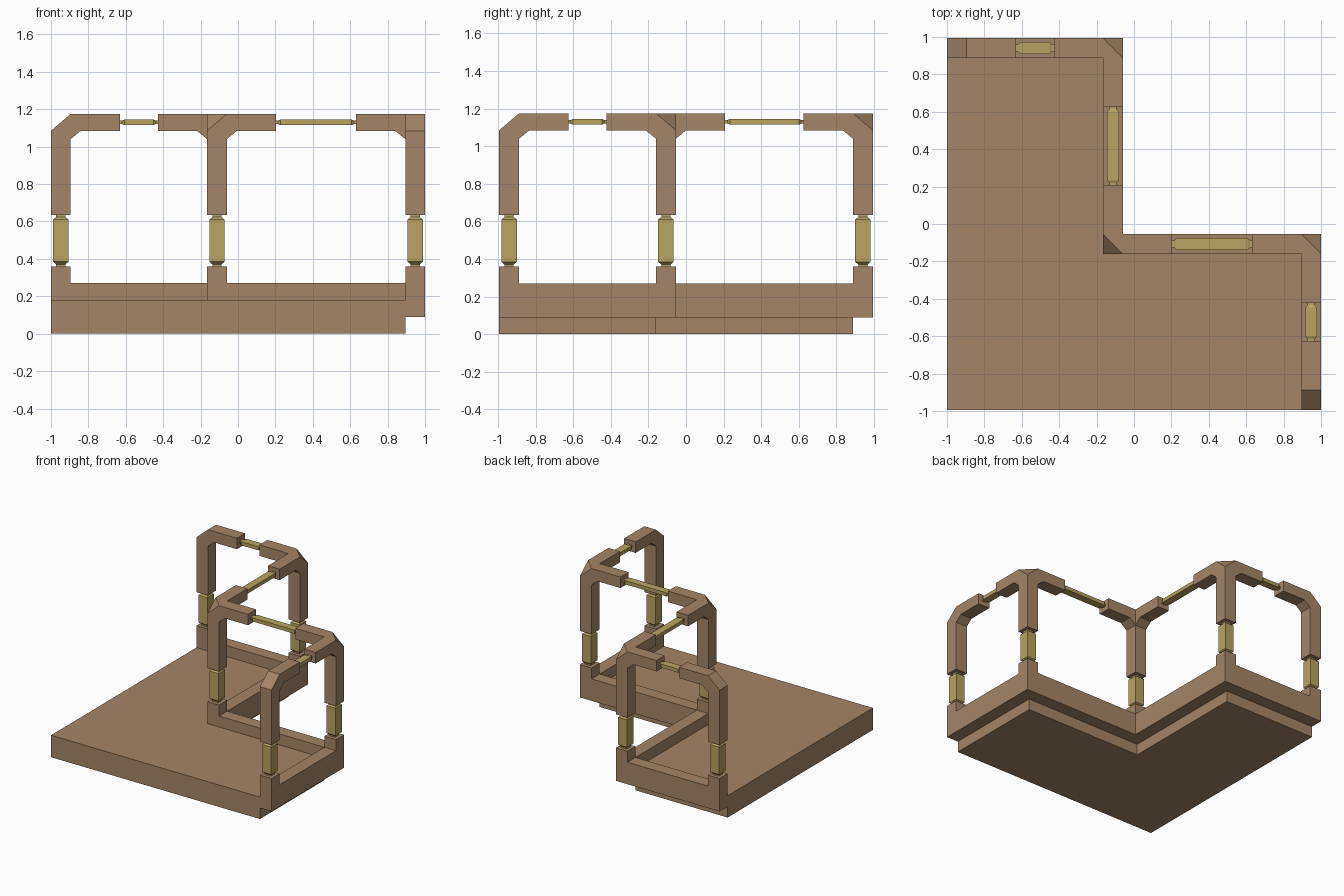
import bpy, bmesh
from mathutils import Vector as V

if "Cube" in bpy.data.objects:
    bpy.data.objects.remove(bpy.data.objects["Cube"])

W = 0.105                                   # timber width
Z = V((0, 0, 1))
# posts along the stepped edge, and the direction of each span between them
P = [V((-0.9475, 0.941, 0)), V((-0.1125, 0.941, 0)), V((-0.1125, -0.107, 0)),
     V((0.9475, -0.107, 0)), V((0.9475, -0.941, 0))]
SPAN = [(b - a).normalized() for a, b in zip(P, P[1:])]


def material(name, col):
    m = bpy.data.materials.new(name)
    m.diffuse_color = (*col, 1)
    m.use_nodes = True
    m.node_tree.nodes["Principled BSDF"].inputs["Base Color"].default_value = m.diffuse_color
    return m


WOOD = material("wood", (0.37, 0.235, 0.136))
GOLD = material("gold", (0.48, 0.37, 0.12))


def finish(bm, name, mat):
    bmesh.ops.dissolve_limit(bm, angle_limit=0.01, verts=bm.verts[:], edges=bm.edges[:])
    bmesh.ops.recalc_face_normals(bm, faces=bm.faces[:])
    me = bpy.data.meshes.new(name)
    bm.to_mesh(me)
    bm.free()
    me.materials.append(mat)
    bpy.context.collection.objects.link(bpy.data.objects.new(name, me))


def cell(c, z0, z1):
    """Square post section, as a new bmesh."""
    bm = bmesh.new()
    bmesh.ops.create_cube(bm, size=1)
    for v in bm.verts:
        v.co = V((c.x + v.co.x * W, c.y + v.co.y * W, z0 + (v.co.z + 0.5) * (z1 - z0)))
    return bm


def find(bm, n, pt):
    """Face looking along n that lies closest to pt."""
    bm.normal_update()
    return min((f for f in bm.faces if f.normal.dot(n) > 0.9),
               key=lambda f: (f.calc_center_median() - pt).length)


def pull(bm, face, vec):
    f = bmesh.ops.extrude_discrete_faces(bm, faces=[face])["faces"][0]
    for v in f.verts:
        v.co += vec
    return f


# floor slab
bm = bmesh.new()
h = W / 2
xs, ys = (-1, P[1].x - h, P[3].x - h), (P[4].y - h, P[3].y - h, P[0].y - h)
outline = [(xs[0], ys[0]), (xs[2], ys[0]), (xs[2], ys[1]),
           (xs[1], ys[1]), (xs[1], ys[2]), (xs[0], ys[2])]
f = bm.faces.new([bm.verts.new((x, y, 0)) for x, y in outline])
top = bmesh.ops.extrude_face_region(bm, geom=[f])["geom"]
bmesh.ops.translate(bm, vec=Z * 0.18, verts=[v for v in top if isinstance(v, bmesh.types.BMVert)])
if not any(f.normal.z < -0.9 and f.calc_center_median().z < 0.01 for f in bm.faces):
    bm.normal_update()
bmesh.ops.holes_fill(bm, edges=[e for e in bm.edges if e.is_boundary])
finish(bm, "floor_slab", WOOD)

# stepped sill with a stub under every post
bm = cell(P[0], 0.09, 0.27)
for a, b, d in zip(P, P[1:], SPAN):
    f = find(bm, d, a + d * h + Z * 0.18)
    f = pull(bm, f, d * ((b - a).length - W))
    pull(bm, f, d * W)
for p in P:
    pull(bm, find(bm, Z, p + Z * 0.27), Z * 0.09)
finish(bm, "sill", WOOD)

# upper posts with braced arms and a chamfered outer corner
ARM, BRACE, TOP, UNDER = 0.263, 0.055, 1.175, 1.085
for i, p in enumerate(P):
    dirs = ([-SPAN[i - 1]] if i else []) + ([SPAN[i]] if i < 4 else [])
    bm = cell(p, 0.635, 1.04)
    pull(bm, find(bm, Z, p + Z), Z * (TOP - 1.04))
    for d in dirs:
        f = pull(bm, find(bm, d, p + d * h + Z * 1.11), d * BRACE)
        for v in f.verts:
            v.co.z = max(v.co.z, UNDER)
        pull(bm, f, d * (ARM - BRACE))
    out = -sum(dirs, V((0, 0, 0)))
    bmesh.ops.bisect_plane(bm, geom=bm.verts[:] + bm.edges[:] + bm.faces[:], dist=1e-4,
                           plane_co=p + out * h + Z * UNDER,
                           plane_no=out / W + Z / (TOP - UNDER), clear_outer=True)
    bmesh.ops.holes_fill(bm, edges=[e for e in bm.edges if e.is_boundary])
    finish(bm, f"upper_post_{i + 1}", WOOD)


def connector(name, a, d, length, u, v):
    """Gold bar from a along d; u, v are the half-size vectors of its section."""
    bm = bmesh.new()
    rings = []
    for t, s in ((0, 0.6), (0.011, 0.6), (0.025, 1),
                 (length - 0.025, 1), (length - 0.011, 0.6), (length, 0.6)):
        rings.append([bm.verts.new(a + d * t + (u * i + v * j) * s)
                      for i, j in ((-1, -1), (1, -1), (1, 1), (-1, 1))])
    for r, q in zip(rings, rings[1:]):
        for k in range(4):
            bm.faces.new((r[k], r[k - 1], q[k - 1], q[k]))
    bm.faces.new(rings[0])
    bm.faces.new(rings[-1])
    finish(bm, name, GOLD)


# gold post links and gold rail links
for i, p in enumerate(P):
    connector(f"post_link_{i + 1}", p + Z * 0.36, Z, 0.275, V((0.041, 0, 0)), V((0, 0.041, 0)))
for i, (a, b, d) in enumerate(zip(P, P[1:], SPAN)):
    s = h + ARM
    connector(f"rail_link_{i + 1}", a + d * s + Z * 1.13, d, (b - a).length - 2 * s,
              d.cross(Z) * 0.031, Z * 0.015)
